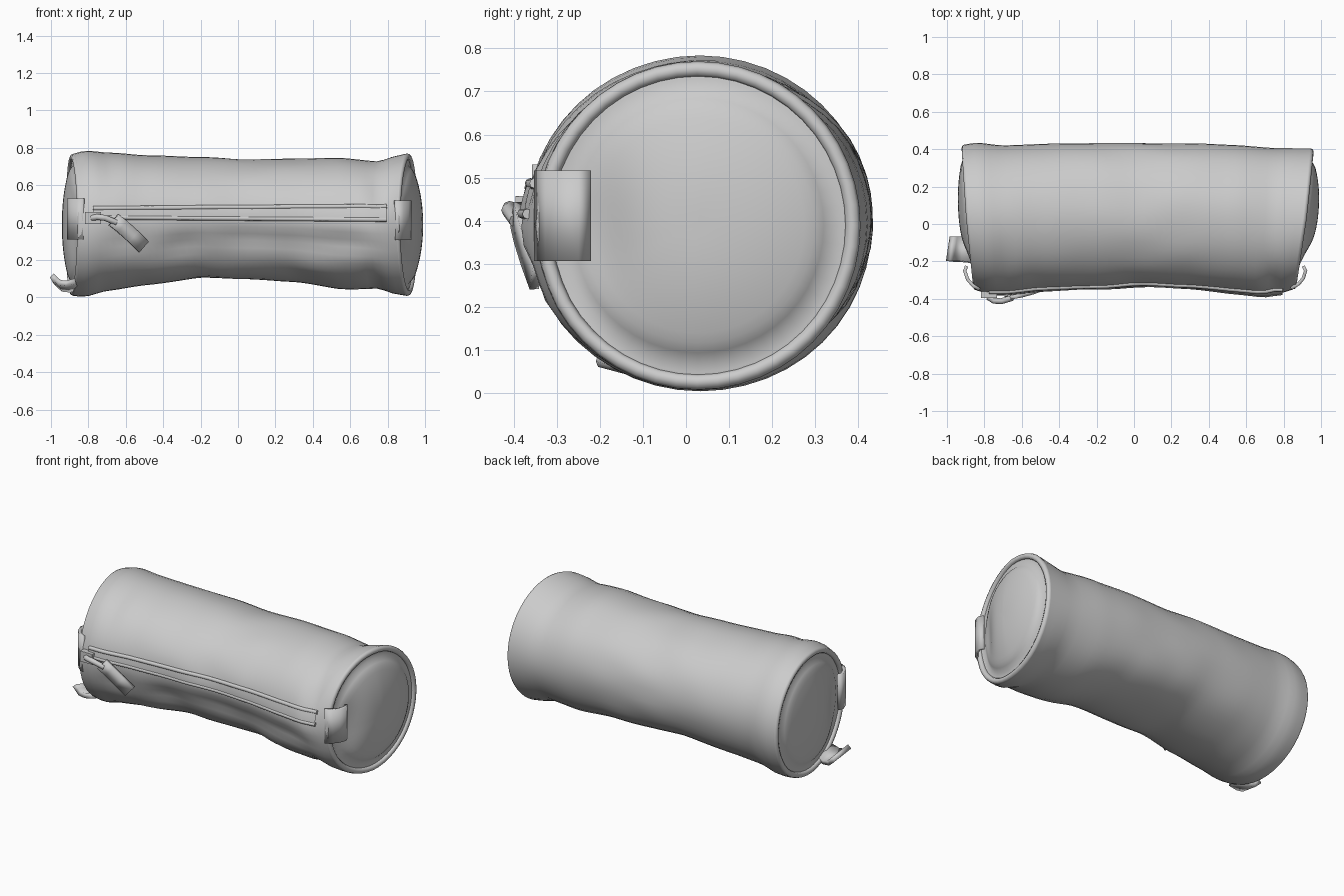
import bpy, bmesh, math
from mathutils import Vector, noise

if "Cube" in bpy.data.objects:
    bpy.data.objects.remove(bpy.data.objects["Cube"])

NA, NX = 48, 44
# cross-section stations along the length: x, ymin, ymax, zmin, zmax
ST = [(-.88, -.355, .425, .008, .768), (-.82, -.37, .435, .003, .785), (-.7, -.37, .42, .035, .777),
      (-.5, -.35, .428, .065, .76), (-.2, -.335, .432, .105, .75), (0, -.328, .432, .10, .738),
      (.3, -.335, .43, .083, .742), (.55, -.365, .422, .045, .747), (.75, -.385, .405, .045, .727),
      (.84, -.37, .405, .018, .755), (.905, -.35, .405, .008, .77)]
# soft creases and swells: x, angle, x spread, angle spread, depth
DENTS = [(.15, 3.5, .35, .2, .03), (-.3, 3.6, .12, .2, .02), (.6, 3.45, .2, .15, .025),
         (-.62, 3.45, .1, .15, .015), (-.7, 2.2, .05, .5, .012), (.78, 2.6, .06, .4, .02),
         (.74, 4.2, .05, .4, .012), (-.05, 4.15, .25, .25, -.018), (.4, 3.95, .12, .2, -.015),
         (0, 5.5, .5, .4, -.027), (-.45, 4.0, .22, .3, -.016)]


def section(x):
    for a, b in zip(ST, ST[1:]):
        if x <= b[0] + 1e-6:
            t = (x - a[0]) / (b[0] - a[0])
            t = t * .65 + .35 * t * t * (3 - 2 * t)
            return [p + (q - p) * t for p, q in zip(a[1:], b[1:])]


def slant(x, c):
    w = max(0, min(1, (abs(x) - .4) / .48))
    k = (.038 if c > 0 else .055) if x > 0 else (-.024 if c > 0 else -.038)
    return k * c * w * w


def surf(x, ang, off=0):
    y0, y1, z0, z1 = section(x)
    c, s = math.cos(ang), math.sin(ang)
    for dx, da, sx, sa, d in DENTS:
        off -= d * math.exp(-((x - dx) / sx) ** 2 - ((ang - da) / sa) ** 2)
    fade = max(0, 1 - abs(x) / .88)
    off += .008 * fade * noise.noise(Vector((x * 4, c * 2, s * 2)))
    return Vector((x + slant(x, c), (y0 + y1) / 2 + ((y1 - y0) / 2 + off) * c,
                   (z0 + z1) / 2 + ((z1 - z0) / 2 + off) * s))


def front(x, z, off=0):
    # point on the front of the body at a given height
    _, _, z0, z1 = section(x)
    return surf(x, math.pi - math.asin((2 * z - z0 - z1) / (z1 - z0)), off)


def finish(ob, angle=50):
    bpy.context.view_layer.objects.active = ob
    for o in bpy.context.selected_objects:
        o.select_set(False)
    ob.select_set(True)
    bpy.ops.object.shade_smooth_by_angle(angle=math.radians(angle))
    return ob


def grid(name, rows, closed=False, angle=50):
    n = len(rows[0])
    faces = [(i * n + j, i * n + (j + 1) % n, (i + 1) * n + (j + 1) % n, (i + 1) * n + j)
             for i in range(len(rows) - 1) for j in range(n if closed else n - 1)]
    me = bpy.data.meshes.new(name)
    me.from_pydata([p for r in rows for p in r], [], faces)
    bm = bmesh.new()
    bm.from_mesh(me)
    bmesh.ops.remove_doubles(bm, verts=bm.verts, dist=1e-5)
    bmesh.ops.recalc_face_normals(bm, faces=bm.faces)
    bm.to_mesh(me)
    bm.free()
    ob = bpy.data.objects.new(name, me)
    bpy.context.collection.objects.link(ob)
    return finish(ob, angle)


def tube(name, pts, r, cyclic=False):
    cu = bpy.data.curves.new(name, 'CURVE')
    cu.dimensions = '3D'
    cu.bevel_depth, cu.bevel_resolution, cu.use_fill_caps = r, 2, True
    sp = cu.splines.new('POLY')
    sp.points.add(len(pts) - 1)
    for p, q in zip(sp.points, pts):
        p.co = (*q, 1)
    sp.use_cyclic_u = cyclic
    ob = bpy.data.objects.new(name, cu)
    bpy.context.collection.objects.link(ob)
    return ob


def ribbon(name, path, width, thick):
    w = Vector(width) / 2
    ob = grid(name, [[Vector(p) - w, Vector(p) + w] for p in path], angle=40)
    m = ob.modifiers.new('thickness', 'SOLIDIFY')
    m.thickness, m.offset = thick, 0
    return ob


angles = [2 * math.pi * i / NA for i in range(NA)]
xa, xb = ST[0][0], ST[-1][0]

# fabric tube
grid('body', [[surf(xa + (xb - xa) * i / NX, a) for a in angles] for i in range(NX + 1)], True)

# bulging end panels with a shallow moat, and soft rolled rims
for name, x, bulge in (('left', xa, -.062), ('right', xb, .083)):
    rim = [surf(x, a, -.018) for a in angles]
    mid = sum(rim, Vector()) / NA
    rows = []
    for k in range(17):
        r = 1 - k / 16
        row = []
        for p in rim:
            q = mid + (p - mid) * r
            dip = math.exp(-((q.y + .24) / .1) ** 2 - ((q.z - .35) / .22) ** 2)
            q.x += bulge * ((1 - r ** 2.2) * (1 - .8 * dip) - .2 * math.exp(-((r - .88) / .06) ** 2))
            row.append(q)
        rows.append(row)
    grid(name + '_end_panel', rows, True)
    tube(name + '_rim_piping', rim, .018, True)

# zip tape with two raised edges, widening slightly to the right
xs = [-.8 + 1.64 * i / 30 for i in range(31)]
def half(x): return .024 + .012 * (x + .8) / 1.64
grid('zip_tape', [[front(x, .452 + half(x) * k, .008) for k in (-1, -.5, 0, .5, 1)] for x in xs])
for name, k in (('lower', -1), ('upper', 1)):
    tube(name + '_zip_edge', [front(x, .452 + half(x) * k, .001) for x in xs], .012)

# slider, link and pull tab
bpy.ops.mesh.primitive_cube_add(size=1, location=(-.775, -.378, .425))
slider = bpy.context.object
slider.name = 'zip_slider'
slider.scale = (.085, .035, .065)
b = slider.modifiers.new('soft', 'BEVEL')
b.width, b.segments = .012, 2
finish(slider)
tube('pull_link', [(-.78, -.39, .425), (-.75, -.41, .43), (-.71, -.413, .425), (-.65, -.395, .40)], .016)
ribbon('pull_tab', [(-.665, -.393, .415), (-.62, -.385, .38), (-.56, -.368, .325), (-.505, -.348, .27)],
       (.05, .008, .058), .022)

# fabric tabs folded over each end of the zip
ribbon('right_end_tab', [(.905, -.225, .412), (.918, -.25, .412), (.905, -.29, .412), (.88, -.32, .412),
                         (.84, -.345, .412)], (0, 0, .21), .018)
ribbon('left_end_tab', [(-.895, -.225, .42), (-.905, -.25, .42), (-.89, -.295, .42), (-.86, -.33, .42),
                        (-.825, -.35, .42)], (0, 0, .22), .018)

# small label sticking out at the lower left
ribbon('side_label', [(-.86, -.14, .07), (-.91, -.135, .058), (-.945, -.135, .062), (-.965, -.133, .08),
                      (-.985, -.132, .1)], (.02, .13, -.035), .03)
